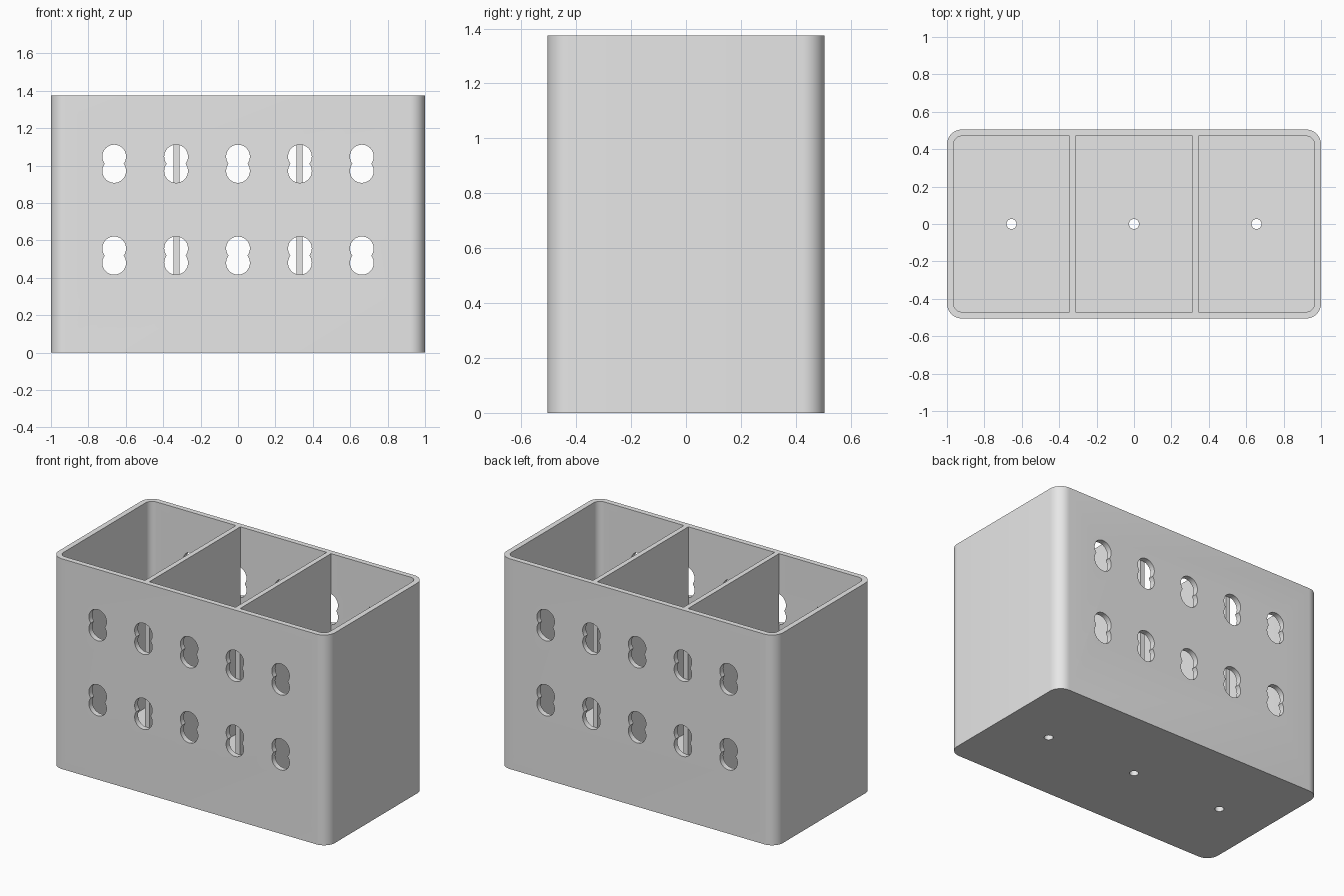
import bpy, bmesh, math
from mathutils import Vector

cube = bpy.data.objects.get("Cube")
if cube:
    bpy.data.objects.remove(cube, do_unlink=True)

W, D, H = 1.0, 0.505, 1.375      # half width, half depth, height
WALL, FLOOR = 0.035, 0.035
R_OUT, R_IN = 0.08, 0.045        # corner radii
DIVIDER, DIV_HALF = 0.328, 0.016

grey = bpy.data.materials.new("plain grey")
grey.use_nodes = True
grey.diffuse_color = (0.8, 0.8, 0.8, 1)
grey.node_tree.nodes["Principled BSDF"].inputs["Base Color"].default_value = (0.8, 0.8, 0.8, 1)


def arc(cx, cy, r, start, end, steps):
    return [(cx + r * math.cos(start + (end - start) * i / steps),
             cy + r * math.sin(start + (end - start) * i / steps)) for i in range(steps + 1)]


def rounded_rect(x0, x1, y, r_left, r_right):
    """Counter-clockwise outline whose left and right corners may differ."""
    corners = ((x1, 1, r_right), (x0, 1, r_left), (x0, -1, r_left), (x1, -1, r_right))
    pts = []
    for i, (x, sy, r) in enumerate(corners):
        sx = 1 if x == x1 else -1
        if r:
            a = i * math.pi / 2
            pts += arc(x - sx * r, sy * (y - r), r, a, a + math.pi / 2, 10)
        else:
            pts.append((x, sy * y))
    return pts


def make_prisms(name, prisms):
    """Each prism: list of 3D outline points and an extrusion vector."""
    bm = bmesh.new()
    for pts, vec in prisms:
        face = bm.faces.new([bm.verts.new(p) for p in pts])
        new = bmesh.ops.extrude_face_region(bm, geom=[face], use_keep_orig=True)["geom"]
        verts = [v for v in new if isinstance(v, bmesh.types.BMVert)]
        bmesh.ops.translate(bm, verts=verts, vec=Vector(vec))
    bmesh.ops.recalc_face_normals(bm, faces=bm.faces[:])
    mesh = bpy.data.meshes.new(name)
    bm.to_mesh(mesh)
    bm.free()
    mesh.materials.append(grey)
    obj = bpy.data.objects.new(name, mesh)
    bpy.context.collection.objects.link(obj)
    return obj


def flat(outline, z):
    return [(x, y, z) for x, y in outline]


# Outer block
body = make_prisms("divided_holder", [(flat(rounded_rect(-W, W, D, R_OUT, R_OUT), 0), (0, 0, H))])

# Three open compartments
inner, near, far = W - WALL, DIVIDER - DIV_HALF, DIVIDER + DIV_HALF
spans = ((-inner, -far, R_IN, 0), (-near, near, 0, 0), (far, inner, 0, R_IN))
pockets = make_prisms("compartment_cutter", [
    (flat(rounded_rect(x0, x1, D - WALL, rl, rr), FLOOR), (0, 0, H)) for x0, x1, rl, rr in spans])

# Double-circle holes in the front and back walls, stopping at the dividers
r, d = 0.0635, 0.0385
tilt = math.asin(d / r)
upper = arc(0, d, r, -tilt, math.pi + tilt, 28)
lower = [(-x, -z) for x, z in upper]
figure = upper + lower[1:-1]
holes = make_prisms("wall_hole_cutter", [
    ([(cx + x, side * (D - WALL - 0.001), cz + z) for x, z in figure], (0, side * 0.1, 0))
    for side in (-1, 1) for cz in (0.519, 1.01) for cx in (-0.662, -0.331, 0, 0.331, 0.662)])

# Drain holes in the floor
drains = make_prisms("drain_cutter", [
    (flat(arc(cx, 0, 0.027, 0, math.tau, 24)[:-1], -0.1), (0, 0, 0.3)) for cx in (-0.655, 0, 0.655)])

# Cut the body, then drop the cutters
bpy.ops.object.select_all(action='DESELECT')
bpy.context.view_layer.objects.active = body
body.select_set(True)
for cutter in (pockets, holes, drains):
    cutter.hide_render = True
    mod = body.modifiers.new(cutter.name, 'BOOLEAN')
    mod.operation, mod.solver, mod.object = 'DIFFERENCE', 'EXACT', cutter
    bpy.ops.object.modifier_apply(modifier=mod.name)
    bpy.data.objects.remove(cutter, do_unlink=True)

bpy.ops.object.shade_smooth_by_angle(angle=math.radians(30))
